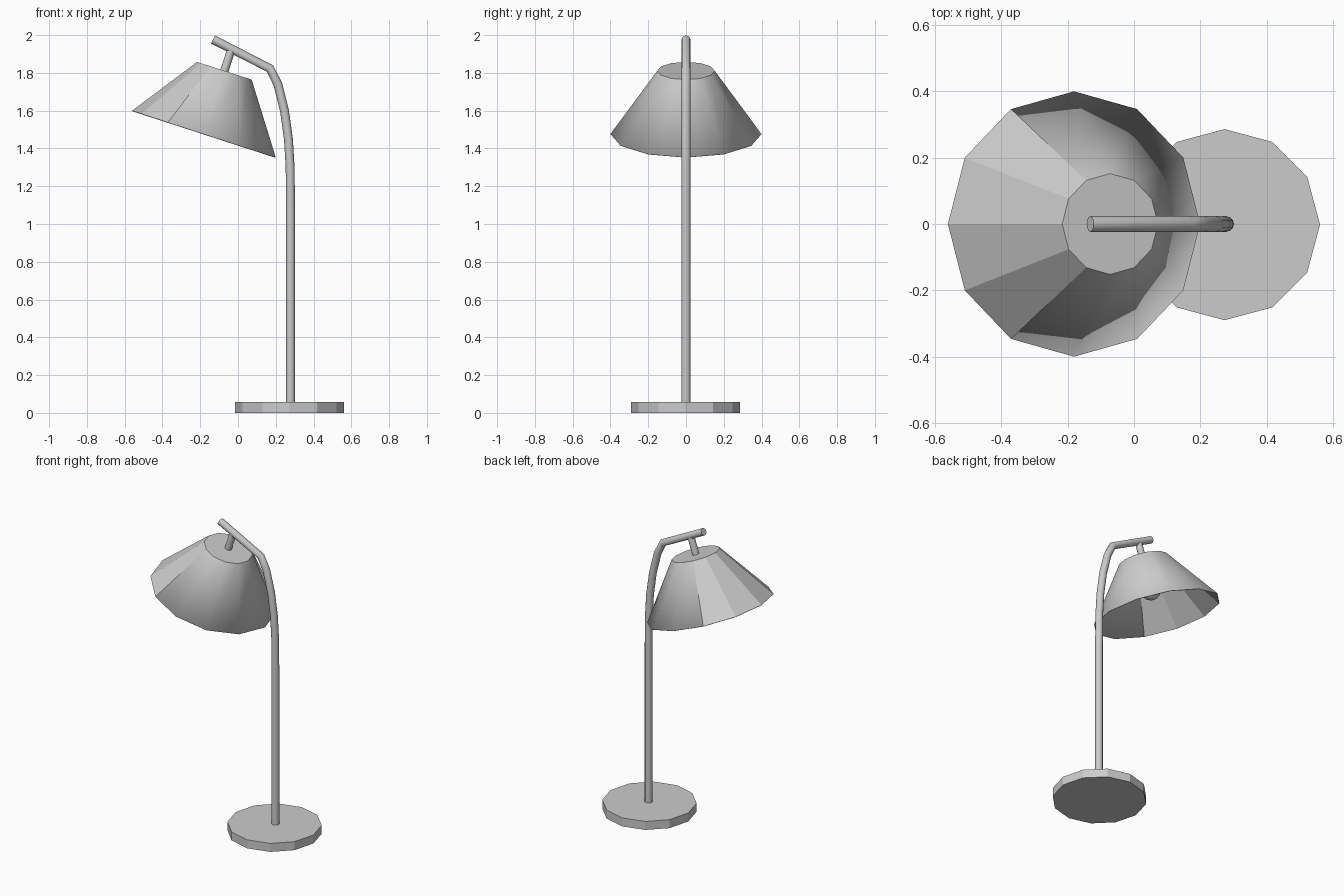
import bpy, bmesh, math
from mathutils import Vector, Matrix

if "Cube" in bpy.data.objects:
    bpy.data.objects.remove(bpy.data.objects["Cube"])

SIDES = 12
TILT = math.radians(18)
SHADE_TOP = Vector((-0.072, 0, 1.811))      # centre of the shade's closed top
AXIS = Vector((math.sin(TILT), 0, math.cos(TILT)))


def finish(name, bm):
    bmesh.ops.recalc_face_normals(bm, faces=bm.faces)
    mesh = bpy.data.meshes.new(name)
    bm.to_mesh(mesh)
    bm.free()
    obj = bpy.data.objects.new(name, mesh)
    bpy.context.collection.objects.link(obj)
    return obj


def ring(bm, radius, z):
    return [bm.verts.new((radius * math.cos(2 * math.pi * i / SIDES),
                          radius * math.sin(2 * math.pi * i / SIDES), z))
            for i in range(SIDES)]


def bridge(bm, a, b):
    return [bm.faces.new((a[i], a[(i + 1) % SIDES], b[(i + 1) % SIDES], b[i]))
            for i in range(SIDES)]


def tube(name, points, radius):
    curve = bpy.data.curves.new(name, 'CURVE')
    curve.dimensions = '3D'
    curve.bevel_depth = radius
    curve.bevel_resolution = 4
    curve.use_fill_caps = True
    spline = curve.splines.new('POLY')
    spline.points.add(len(points) - 1)
    for p, co in zip(spline.points, points):
        p.co = (co[0], 0, co[1], 1)
    obj = bpy.data.objects.new(name, curve)
    bpy.context.collection.objects.link(obj)
    return obj


# Base disc
bm = bmesh.new()
low, high = ring(bm, 0.288, 0), ring(bm, 0.288, 0.057)
bridge(bm, low, high)
bm.faces.new(low)
bm.faces.new(high)
base = finish("base", bm)
base.location = (0.273, -0.002, 0)

# Pole with curved neck and straight arm
tube("pole_and_arm", [(0.278, 0.05), (0.278, 1.1), (0.276, 1.3), (0.267, 1.45),
                      (0.246, 1.6), (0.211, 1.74), (0.17, 1.823),
                      (-0.132, 1.977)], 0.0235)

# Short stem from the arm down through the shade top to the bulb
stem_top = SHADE_TOP + AXIS * 0.115
stem_end = SHADE_TOP - AXIS * 0.15
tube("shade_stem", [(stem_top.x, stem_top.z), (stem_end.x, stem_end.z)], 0.022)

# Tilted shade: closed on top, open below, thin wall
bm = bmesh.new()
top, rim = ring(bm, 0.152, 0), ring(bm, 0.4, -0.352)
for face in bridge(bm, rim, top):
    face.smooth = face.calc_center_median().x > -0.1
bm.faces.new(top)
bm.normal_update()
shade = finish("shade", bm)
shade.matrix_world = Matrix.Translation(SHADE_TOP) @ Matrix.Rotation(TILT, 4, 'Y')
for edge in shade.data.edges:
    edge.use_edge_sharp = all(abs(shade.data.vertices[v].co.z) < 1e-4
                              for v in edge.vertices)
wall = shade.modifiers.new("wall", 'SOLIDIFY')
wall.thickness = 0.004

# Bulb
bm = bmesh.new()
bmesh.ops.create_uvsphere(bm, u_segments=12, v_segments=8, radius=0.06)
for face in bm.faces:
    face.smooth = True
bulb = finish("bulb", bm)
bulb.location = SHADE_TOP - AXIS * 0.2
